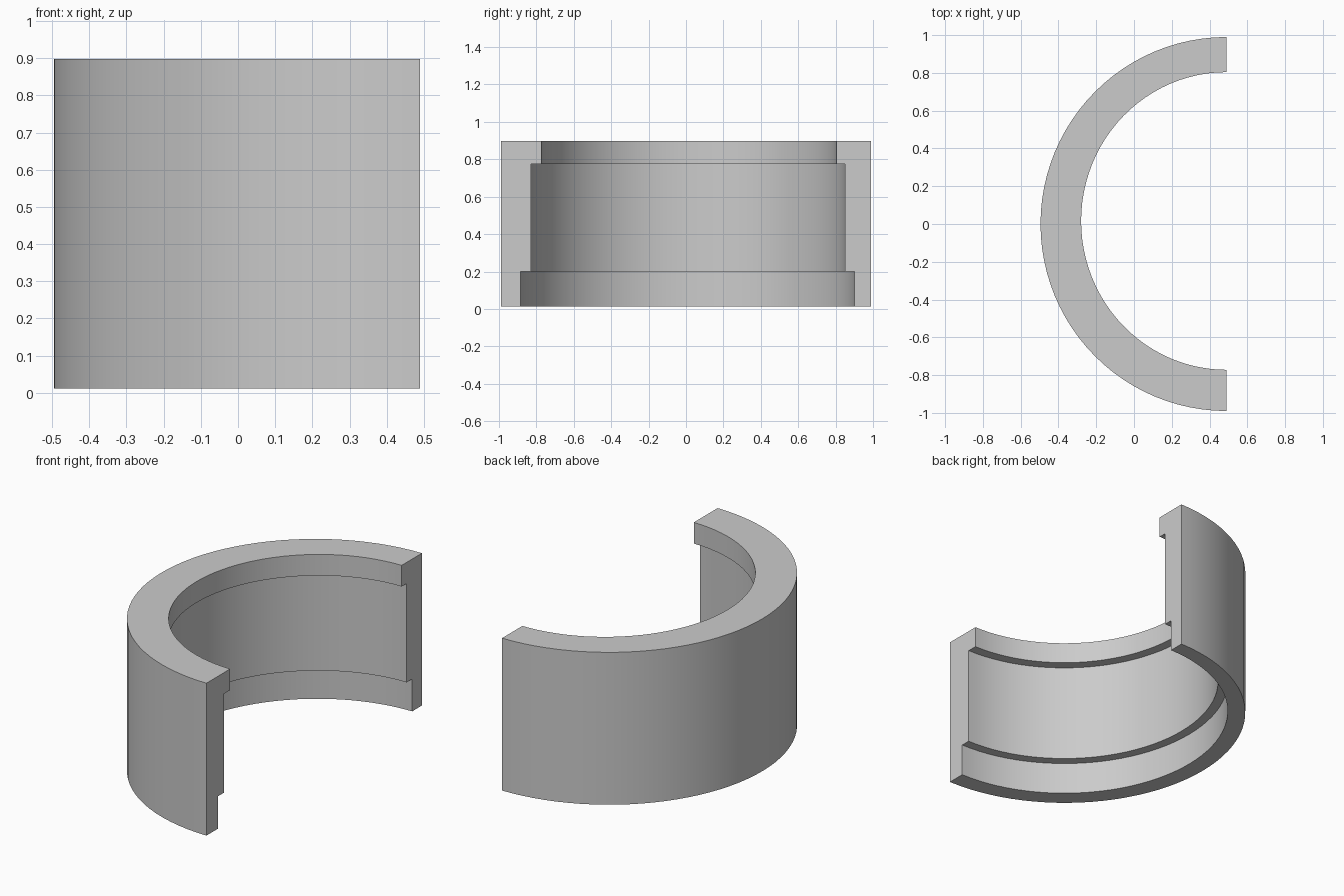
import bpy, bmesh, math

if "Cube" in bpy.data.objects:
    bpy.data.objects.remove(bpy.data.objects["Cube"])

SEGMENTS = 48
CENTRE_X = 0.49

# Stepped wall section: (radius along x, radius along y, y offset, z)
OUTER = (0.985, 0.99, 0.0)
LIP = (0.77, 0.788, 0.016)
MIDDLE = (0.825, 0.84, 0.01)
RECESS = (0.88, 0.893, 0.008)
section = [
    (*OUTER, 0.012), (*OUTER, 0.898),
    (*LIP, 0.898), (*LIP, 0.775),
    (*MIDDLE, 0.775), (*MIDDLE, 0.2),
    (*RECESS, 0.2), (*RECESS, 0.012),
]

# Sweep the section through half a turn
bm = bmesh.new()
rings = []
for i in range(SEGMENTS + 1):
    a = math.pi / 2 + math.pi * i / SEGMENTS
    rings.append([bm.verts.new((CENTRE_X + rx * math.cos(a), oy + ry * math.sin(a), z))
                  for rx, ry, oy, z in section])
n = len(section)
for r0, r1 in zip(rings, rings[1:]):
    for j in range(n):
        k = (j + 1) % n
        bm.faces.new((r0[j], r0[k], r1[k], r1[j]))

# Flat cut ends
bm.faces.new(rings[0])
bm.faces.new(rings[-1][::-1])
bmesh.ops.recalc_face_normals(bm, faces=bm.faces)

mesh = bpy.data.meshes.new("half_ring_shell")
bm.to_mesh(mesh)
bm.free()
shell = bpy.data.objects.new("half_ring_shell", mesh)
bpy.context.collection.objects.link(shell)

# Smooth curved walls, sharp steps
bpy.context.view_layer.objects.active = shell
shell.select_set(True)
bpy.ops.object.shade_smooth_by_angle(angle=math.radians(30))
